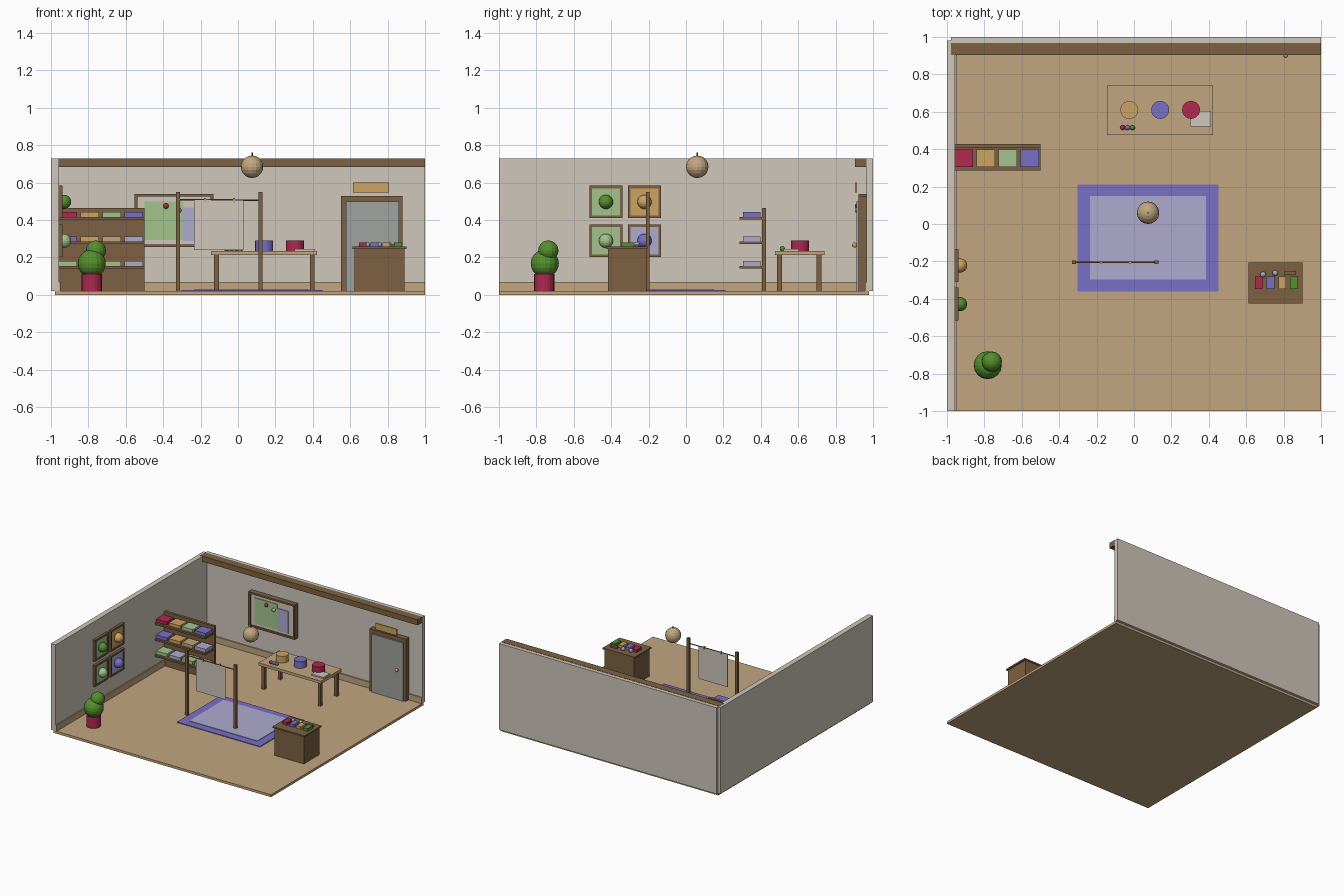
import bpy
import bmesh
from mathutils import Matrix, Vector

cube = bpy.data.objects.get("Cube")
if cube:
    bpy.data.objects.remove(cube, do_unlink=True)


def material(name, hex_code):
    """Flat material from an sRGB hex code, stored as linear values."""
    rgb = [int(hex_code[i:i + 2], 16) / 255 for i in (0, 2, 4)]
    lin = [c / 12.92 if c < 0.04 else ((c + 0.055) / 1.055) ** 2.4 for c in rgb]
    mat = bpy.data.materials.new(name)
    mat.use_nodes = True
    mat.diffuse_color = (*lin, 1)
    mat.node_tree.nodes["Principled BSDF"].inputs["Base Color"].default_value = (*lin, 1)
    return mat


PLASTER = material("plaster", "CFC7BB")
TAN = material("tan_wood", "C1A680")
BROWN = material("brown_wood", "7D6142")
RED = material("red", "B02850")
YELLOW = material("ochre", "CEA462")
LEAF = material("leaf_green", "55902E")
MINT = material("pale_green", "A4C48C")
BLUE = material("blue", "7A70C6")
LILAC = material("lilac", "AEABCF")
SLATE = material("slate", "A0A39F")


def finish(bm, name, mat):
    mesh = bpy.data.meshes.new(name)
    bm.to_mesh(mesh)
    bm.free()
    mesh.materials.append(mat)
    obj = bpy.data.objects.new(name, mesh)
    bpy.context.collection.objects.link(obj)
    return obj


def box(name, mat, x, y, z):
    """Box from (min, max) ranges on each axis."""
    bm = bmesh.new()
    spans = (x, y, z)
    centre = Vector([(a + b) / 2 for a, b in spans])
    size = [b - a for a, b in spans]
    bmesh.ops.create_cube(bm, size=1, matrix=Matrix.Translation(centre) @ Matrix.Diagonal((*size, 1)))
    return finish(bm, name, mat)


def ball(name, mat, centre, radius, segments=16):
    bm = bmesh.new()
    bmesh.ops.create_uvsphere(bm, u_segments=segments, v_segments=segments * 5 // 8, radius=radius,
                              matrix=Matrix.Translation(centre))
    return finish(bm, name, mat)


def rod(name, mat, start, end, radius, sides=20, top=None):
    """Cylinder or cone between two points."""
    bm = bmesh.new()
    start, end = Vector(start), Vector(end)
    axis = end - start
    turn = axis.to_track_quat('Z', 'Y').to_matrix().to_4x4()
    bmesh.ops.create_cone(bm, cap_ends=True, segments=sides, radius1=radius,
                          radius2=radius if top is None else top, depth=axis.length,
                          matrix=Matrix.Translation((start + end) / 2) @ turn)
    return finish(bm, name, mat)


def around(c, half):
    return (c - half, c + half)


FLOOR = 0.02

# Room shell
box("floor", TAN, (-0.978, 1), (-1, 0.978), (0, FLOOR))
box("left_wall", PLASTER, (-1, -0.957), (-1, 0.98), (FLOOR, 0.728))
box("back_wall", PLASTER, (-0.978, 1), (0.966, 1), (FLOOR, 0.728))
box("left_skirting", TAN, (-0.957, -0.948), (-1, 0.966), (FLOOR, 0.07))
box("back_skirting", TAN, (-0.957, 1), (0.957, 0.966), (FLOOR, 0.07))
box("ceiling_beam", BROWN, (-0.978, 1), (0.903, 0.968), (0.685, 0.73))

# Rug
box("rug_border", BLUE, (-0.302, 0.452), (-0.36, 0.21), (FLOOR, 0.026))
box("rug_centre", LILAC, (-0.235, 0.385), (-0.297, 0.15), (0.026, 0.03))

# Hanging lamp
ball("lamp_globe", TAN, (0.075, 0.06, 0.685), 0.06)
rod("lamp_stem", BROWN, (0.075, 0.06, 0.74), (0.075, 0.06, 0.76), 0.004, 8)

# Drying line with a cloth
LINE_Y = -0.205
for side, x in (("left", 0.12), ("right", -0.32)):
    box(side + "_line_post", BROWN, around(x, 0.011), around(LINE_Y, 0.01), (FLOOR, 0.55))
rod("drying_line", BROWN, (-0.32, LINE_Y, 0.51), (0.12, LINE_Y, 0.506), 0.004, 8)
box("hanging_cloth", PLASTER, (-0.235, 0.03), around(LINE_Y, 0.003), (0.24, 0.508))
for x in (-0.175, -0.022):
    box("cloth_clip", TAN, around(x, 0.005), around(LINE_Y, 0.007), (0.494, 0.517))

# Work table
box("table_top", TAN, (-0.145, 0.422), (0.475, 0.74), (0.212, 0.235))
for x in (-0.115, 0.397):
    for y in (0.5, 0.712):
        box("table_leg", BROWN, around(x, 0.013), around(y, 0.013), (FLOOR, 0.212))
for i, mat in enumerate((YELLOW, BLUE, RED)):
    x = -0.025 + i * 0.165
    rod("paint_tub", mat, (x, 0.61, 0.235), (x, 0.61, 0.29), 0.048)
box("paper_stack", PLASTER, (0.302, 0.412), (0.52, 0.605), (0.235, 0.246))
for i, mat in enumerate((RED, BLUE, LEAF)):
    ball("small_bead", mat, (-0.06 + i * 0.026, 0.515, 0.247), 0.014, 12)

# Wall shelf with folded goods
box("shelf_back", BROWN, (-0.957, -0.5), (0.406, 0.428), (FLOOR, 0.465))
rows = ((0.14, (MINT, LILAC, MINT, LILAC)),
        (0.272, (BLUE, YELLOW, TAN, LILAC)),
        (0.403, (RED, YELLOW, MINT, BLUE)))
for z, mats in rows:
    box("shelf_board", BROWN, (-0.957, -0.5), (0.287, 0.41), (z, z + 0.014))
    for i, mat in enumerate(mats):
        box("folded_goods", mat, around(-0.91 + i * 0.1175, 0.05), (0.305, 0.397), (z + 0.014, z + 0.04))

# Framed reliefs on the left wall
reliefs = ((-0.428, 0.497, MINT, LEAF), (-0.222, 0.497, YELLOW, YELLOW),
           (-0.428, 0.289, MINT, MINT), (-0.222, 0.289, LILAC, BLUE))
for y, z, panel, bead in reliefs:
    box("relief_panel", panel, (-0.957, -0.943), around(y, 0.078), around(z, 0.076))
    for s in (-1, 1):
        box("relief_frame_side", BROWN, (-0.957, -0.937), around(y + s * 0.081, 0.007), around(z, 0.087))
        box("relief_frame_rail", BROWN, (-0.957, -0.937), around(y, 0.075), around(z + s * 0.08, 0.007))
    ball("relief_ball", bead, (-0.93, y, z), 0.038)

# Notice board on the back wall
box("board_panel", PLASTER, (-0.545, -0.14), (0.935, 0.966), (0.262, 0.532))
for x in (-0.545, -0.139):
    box("board_frame_side", BROWN, around(x, 0.008), (0.922, 0.966), (0.255, 0.54))
for z in (0.262, 0.533):
    box("board_frame_rail", BROWN, (-0.54, -0.144), (0.922, 0.966), around(z, 0.007))
box("green_sheet", MINT, (-0.5, -0.295), (0.93, 0.935), (0.293, 0.5))
box("lilac_sheet", LILAC, (-0.298, -0.195), (0.929, 0.935), (0.287, 0.468))
ball("red_pin", RED, (-0.385, 0.917, 0.475), 0.015, 12)
ball("green_pin", MINT, (-0.318, 0.917, 0.453), 0.015, 12)

# Door with a sign
box("door_frame", BROWN, (0.55, 0.88), (0.922, 0.966), (FLOOR, 0.53))
box("door_panel", SLATE, (0.577, 0.86), (0.912, 0.922), (FLOOR, 0.498))
ball("door_knob", YELLOW, (0.81, 0.902, 0.266), 0.014, 12)
box("door_sign", YELLOW, (0.615, 0.808), (0.904, 0.914), (0.548, 0.6))

# Counter with coloured goods
box("counter_base", BROWN, (0.622, 0.89), (-0.416, -0.212), (FLOOR, 0.246))
box("counter_top", BROWN, (0.612, 0.902), (-0.425, -0.205), (0.246, 0.258))
for i, mat in enumerate((RED, BLUE, YELLOW, LEAF)):
    box("counter_block", mat, around(0.667 + i * 0.063, 0.021), (-0.348, -0.28), (0.258, 0.28))
for x, y in ((0.69, -0.27), (0.755, -0.262)):
    ball("counter_bead", LILAC, (x, y, 0.268), 0.016, 12)
box("counter_tray", BROWN, (0.805, 0.865), (-0.273, -0.25), (0.258, 0.27))

# Potted shrub
rod("plant_pot", RED, (-0.782, -0.758, FLOOR), (-0.782, -0.758, 0.112), 0.054)
ball("lower_foliage", LEAF, (-0.782, -0.755, 0.168), 0.075)
ball("upper_foliage", LEAF, (-0.76, -0.736, 0.237), 0.054)
